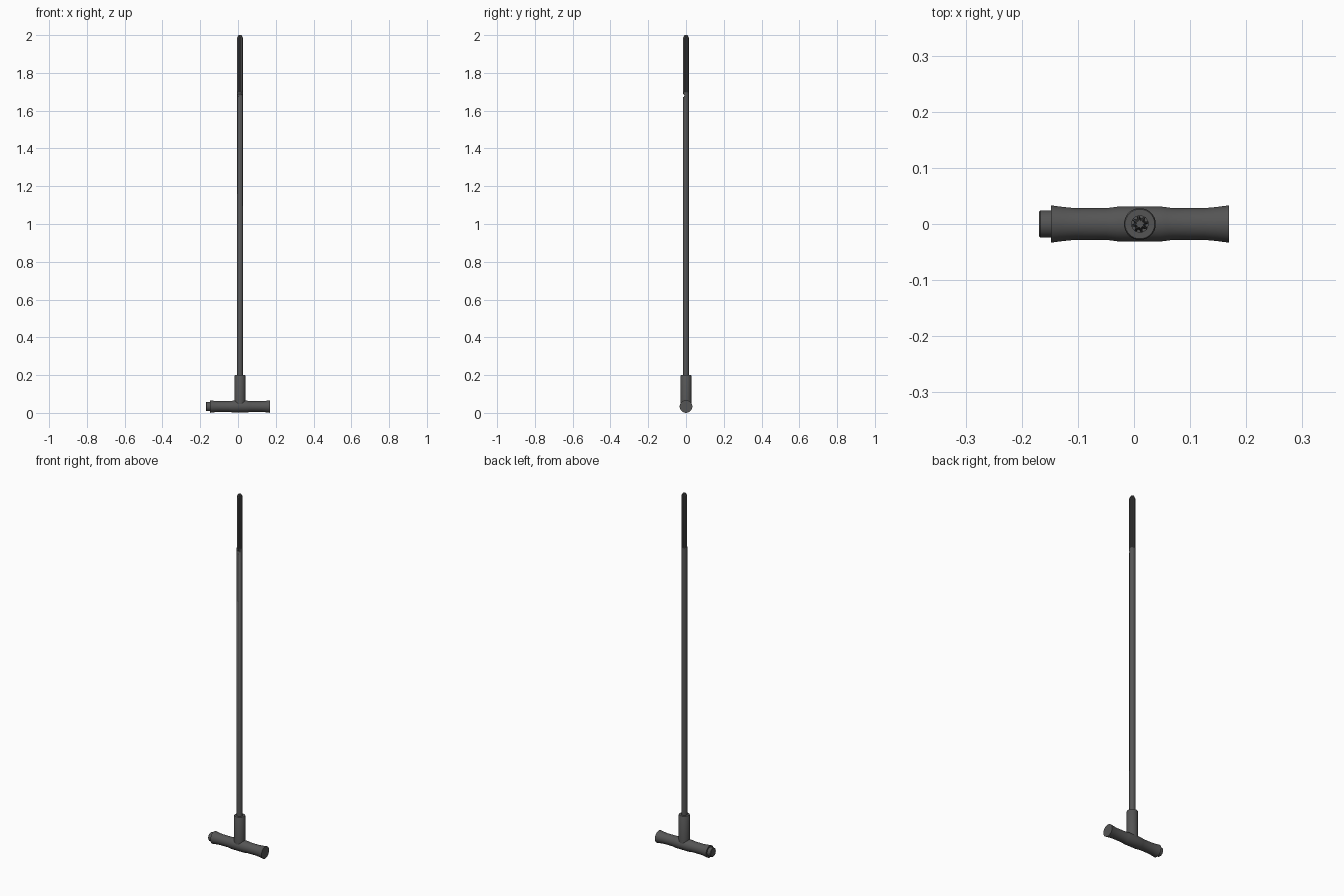
import bpy, bmesh
from math import sin, cos, pi
from mathutils import Matrix

if "Cube" in bpy.data.objects:
    bpy.data.objects.remove(bpy.data.objects["Cube"])

CX, HZ = 0.0105, 0.0335   # stem axis x, handle axis height


def loft(name, rings, matrix, n=24, flute=None):
    """Capped rings stacked on local z; each ring is (z, radius[, inner radius])."""
    bm = bmesh.new()
    prev = None
    for ring in rings:
        z, r = ring[0], ring[1]
        loop = []
        for i in range(n):
            rad = r
            if flute and len(ring) > 2 and i % 4 >= 2:
                rad = ring[2]
            a = 2 * pi * (i + 0.5) / n
            loop.append(bm.verts.new((rad * cos(a), rad * sin(a), z)))
        if prev:
            for i in range(n):
                j = (i + 1) % n
                bm.faces.new((prev[i], prev[j], loop[j], loop[i]))
        else:
            bm.faces.new(loop[::-1])
        prev = loop
    bm.faces.new(prev)
    bm.transform(matrix)
    me = bpy.data.meshes.new(name)
    bm.to_mesh(me)
    bm.free()
    ob = bpy.data.objects.new(name, me)
    bpy.context.collection.objects.link(ob)
    bpy.ops.object.select_all(action='DESELECT')
    ob.select_set(True)
    bpy.context.view_layer.objects.active = ob
    bpy.ops.object.shade_smooth_by_angle(angle=0.6)
    mat = bpy.data.materials.get("dark_metal") or bpy.data.materials.new("dark_metal")
    mat.diffuse_color = (0.09, 0.09, 0.09, 1)
    mat.use_nodes = True
    mat.node_tree.nodes["Principled BSDF"].inputs["Base Color"].default_value = mat.diffuse_color
    me.materials.append(mat)
    return ob


along_x = Matrix.Translation((CX, 0, HZ)) @ Matrix.Rotation(pi / 2, 4, 'Y')
upright = Matrix.Translation((CX, 0, 0))

# Cross handle: waisted grips either side of a thicker middle
half = [(0.037, 0.0315), (0.048, 0.0300), (0.059, 0.0285),
        (0.115, 0.0285), (0.137, 0.0306), (0.1585, 0.0335)]
loft("handle", [(-x, r) for x, r in reversed(half)] + half, along_x)

# End button on the left
loft("end_button", [(-0.1795, 0.0225), (-0.1775, 0.0245), (-0.155, 0.0245)], along_x)

# Socket stem
loft("socket", [(HZ, 0.0285), (0.197, 0.0285), (0.2, 0.0265)], upright)

# Long shaft with a small notch in front below the tip
shaft = loft("shaft", [(0.19, 0.0155), (1.70, 0.0155)], upright)
cutter = loft("notch_cutter", [(-0.04, 0.008), (0.04, 0.008)],
              Matrix.Translation((CX, -0.0165, 1.68)) @ Matrix.Rotation(pi / 2, 4, 'Y'), n=16)
cutter.hide_render = True
cutter.hide_viewport = True
cut = shaft.modifiers.new("notch", 'BOOLEAN')
cut.object = cutter
cut.operation = 'DIFFERENCE'
cut.solver = 'EXACT'

# Fluted tip with tapered end
loft("fluted_tip", [(1.695, 0.0155, 0.0105), (1.985, 0.0155, 0.0105), (2.0, 0.008, 0.006)],
     upright, n=32, flute=True)
